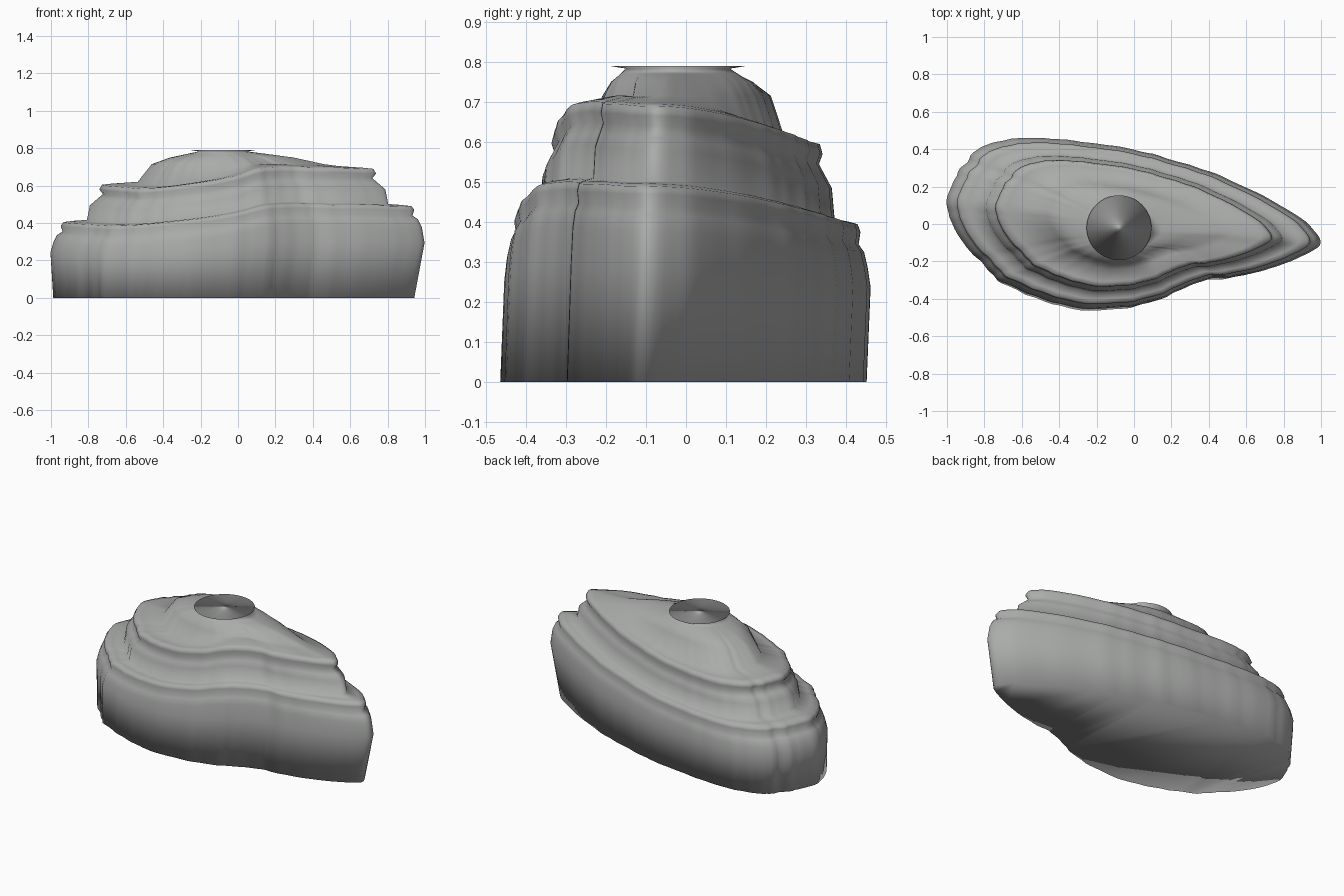
import bpy, bmesh, math, random
from mathutils import Vector

if "Cube" in bpy.data.objects:
    bpy.data.objects.remove(bpy.data.objects["Cube"])

random.seed(4)

# Outline at the widest level: x, y and height of the first ledge
OUTLINE = [
    (1.0, -.10, .49), (.93, 0, .485), (.80, .09, .475), (.62, .185, .46),
    (.40, .28, .44), (.20, .345, .425), (0, .395, .41), (-.2, .43, .40),
    (-.45, .46, .395), (-.65, .455, .395), (-.80, .42, .40), (-.90, .335, .40),
    (-.97, .22, .405), (-1.0, .11, .405), (-.97, 0, .40), (-.90, -.12, .395),
    (-.82, -.20, .39), (-.73, -.295, .385), (-.58, -.37, .39), (-.4, -.425, .405),
    (-.2, -.455, .425), (0, -.435, .455), (.15, -.40, .49), (.29, -.33, .50),
    (.40, -.295, .50), (.56, -.275, .495), (.75, -.23, .495), (.91, -.165, .49)]
SUB = 6


def smooth_loop(pts):
    """Closed Catmull-Rom curve through the outline."""
    p = [Vector(q) for q in pts]
    out = []
    for i in range(len(p)):
        a, b, c, d = (p[(i + k) % len(p)] for k in (-1, 0, 1, 2))
        for s in range(SUB):
            t = s / SUB
            out.append(.5 * (2 * b + (c - a) * t + (2 * a - 5 * b + 4 * c - d) * t * t
                             + (3 * b - a - 3 * c + d) * t ** 3))
    return out


loop = smooth_loop(OUTLINE)
n = len(loop)

# Vertical weathering ridges, weak at the two ends of the rock
raw = [random.uniform(-1, 1) for _ in range(n)]
ridge = [(raw[i - 1] + 2 * raw[i] + raw[(i + 1) % n]) / 4 for i in range(n)]
ridge = [r * .016 * (1 if abs(p.y) > .24 else .25) for r, p in zip(ridge, loop)]

# Terrace profile: outline scale, height offset from the ledge
PROFILE = [(.985, -.11), (.965, -.07), (.935, -.05), (.945, -.02), (.93, 0),
           (.885, .006), (.805, .012), (.79, .09), (.755, .12), (.72, .15), (.74, .175),
           (.725, .20), (.68, .205), (.535, .215)]

bm = bmesh.new()
rings = []


def add_ring(fn):
    rings.append([bm.verts.new(fn(p, 1 + r)) for p, r in zip(loop, ridge)])


def crown(mix, radius, z):
    """Ring that blends from the rock outline to the round summit."""
    def fn(p, k):
        a = math.atan2(p.y * 1.6, p.x)
        cx, cy = -.08 + radius * math.cos(a), -.02 + radius * math.sin(a)
        return (p.x * .46 * k * (1 - mix) + cx * mix,
                p.y * .46 * k * (1 - mix) + cy * mix, z)
    return fn


# Foot and main wall
add_ring(lambda p, k: (p.x * .965 * k - .02, p.y * k - .01, 0))
add_ring(lambda p, k: (p.x * k, p.y * k, p.z * .6))
# Two tilted terraces with overhanging lips
for s, dz in PROFILE:
    add_ring(lambda p, k: (p.x * s * k, p.y * s * k, p.z + dz))
# Fluted crown, narrow neck and flat summit disc
add_ring(crown(0, .1, .715))
add_ring(crown(.4, .14, .75))
add_ring(crown(.75, .13, .77))
add_ring(crown(1, .13, .783))
add_ring(crown(1, .173, .79))

for lo, hi in zip(rings, rings[1:]):
    for i in range(n):
        j = (i + 1) % n
        bm.faces.new((lo[i], lo[j], hi[j], hi[i]))
bm.faces.new(rings[0][::-1])
bm.faces.new(rings[-1])
bmesh.ops.recalc_face_normals(bm, faces=bm.faces)

mesh = bpy.data.meshes.new("terraced_rock")
bm.to_mesh(mesh)
bm.free()
rock = bpy.data.objects.new("terraced_rock", mesh)
bpy.context.collection.objects.link(rock)

# Stone colour
stone = bpy.data.materials.new("grey stone")
stone.diffuse_color = (.40, .41, .40, 1)
stone.use_nodes = True
stone.node_tree.nodes["Principled BSDF"].inputs["Base Color"].default_value = stone.diffuse_color
mesh.materials.append(stone)

# Smooth weathered surface
for f in mesh.polygons:
    f.use_smooth = True
